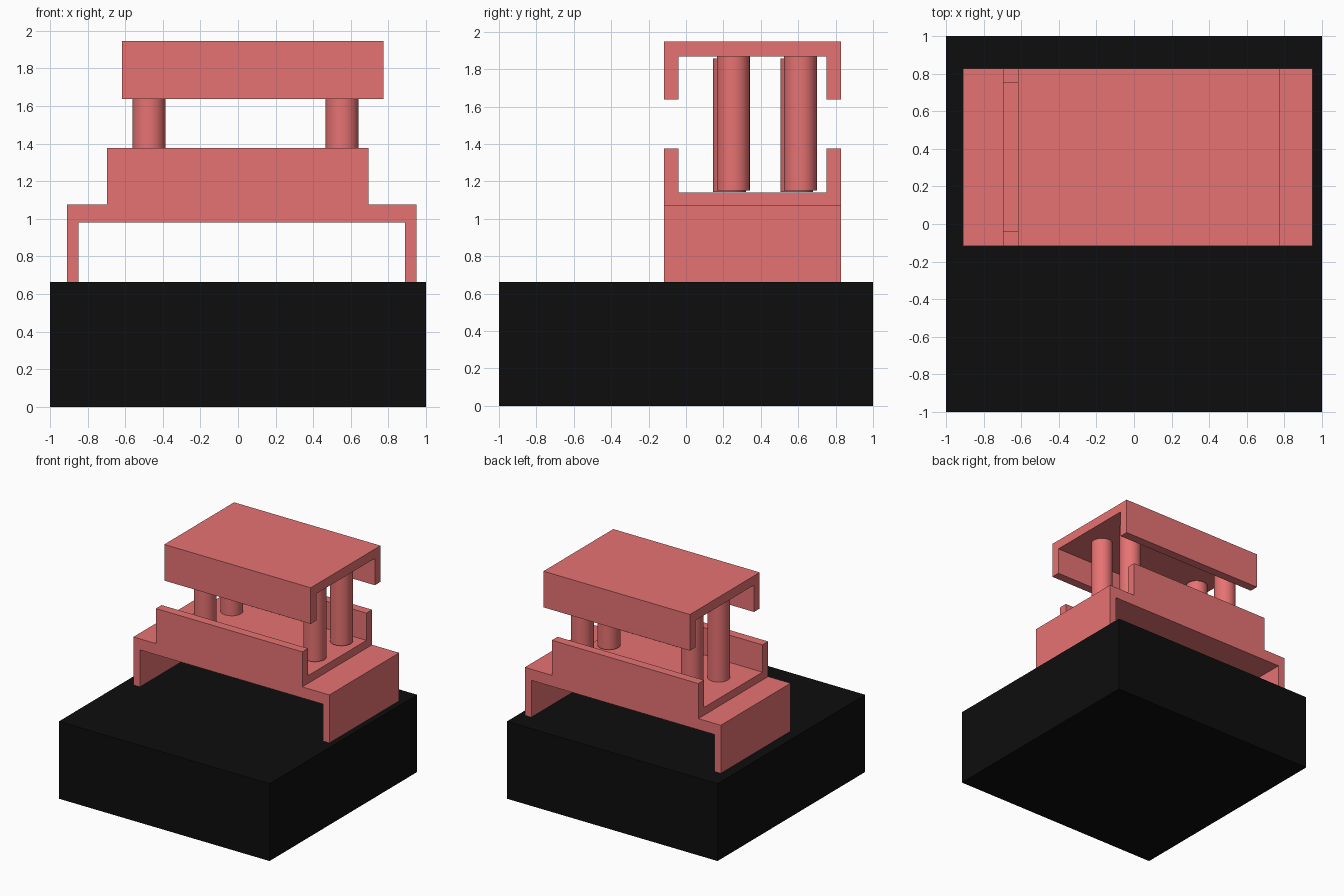
import bpy, bmesh

if "Cube" in bpy.data.objects:
    bpy.data.objects.remove(bpy.data.objects["Cube"])


def material(name, color):
    mat = bpy.data.materials.new(name)
    mat.diffuse_color = color
    mat.use_nodes = True
    mat.node_tree.nodes["Principled BSDF"].inputs["Base Color"].default_value = mat.diffuse_color
    return mat


RED = material("red", (0.8, 0.17, 0.17, 1))
BLACK = material("black", (0.004, 0.004, 0.004, 1))


def extrude_profile(name, profile, start, length, mat):
    """Make a closed profile of 3D points into a solid along the given axis vector."""
    bm = bmesh.new()
    face = bm.faces.new([bm.verts.new(p) for p in profile])
    new = bmesh.ops.extrude_face_region(bm, geom=[face])["geom"]
    verts = [v for v in new if isinstance(v, bmesh.types.BMVert)]
    bmesh.ops.translate(bm, verts=verts, vec=length)
    bmesh.ops.translate(bm, verts=bm.verts, vec=start)
    bmesh.ops.recalc_face_normals(bm, faces=bm.faces)
    mesh = bpy.data.meshes.new(name)
    bm.to_mesh(mesh)
    bm.free()
    obj = bpy.data.objects.new(name, mesh)
    bpy.context.collection.objects.link(obj)
    mesh.materials.append(mat)
    return obj


def channel(a0, a1, wall, z_open, z_inner, z_plate):
    """U section: two walls from z_open to a plate between z_inner and z_plate."""
    return [(a0, z_open), (a0, z_plate), (a1, z_plate), (a1, z_open),
            (a1 - wall, z_open), (a1 - wall, z_inner),
            (a0 + wall, z_inner), (a0 + wall, z_open)]


Y0, Y1 = -0.118, 0.828

# Black ground block
extrude_profile("base_block", [(-1, -1, 0), (1, -1, 0), (1, 1, 0), (-1, 1, 0)],
                (0, 0, 0), (0, 0, 0.663), BLACK)

# Bench with a leg panel at each end
bench = channel(-0.91, 0.95, 0.061, 0.663, 0.98, 1.075)
extrude_profile("bench", [(x, 0, z) for x, z in bench],
                (0, Y0, 0), (0, Y1 - Y0, 0), RED)

# Open tray on the bench and the matching inverted roof
tray = channel(Y0, Y1, 0.077, 1.376, 1.142, 1.075)
extrude_profile("tray", [(0, y, z) for y, z in tray],
                (-0.697, 0, 0), (1.39, 0, 0), RED)
roof = channel(Y0, Y1, 0.077, 1.637, 1.867, 1.947)
extrude_profile("roof", [(0, y, z) for y, z in roof],
                (-0.617, 0, 0), (1.39, 0, 0), RED)

# Four round columns, the left pair slightly offset
for side, x, dy, z in (("left", -0.474, -0.02, 1.5), ("right", 0.554, 0, 1.51)):
    for place, y in (("front", 0.253), ("back", 0.612)):
        bpy.ops.mesh.primitive_cylinder_add(vertices=32, radius=0.088, depth=0.715,
                                            location=(x, y + dy, z))
        column = bpy.context.object
        column.name = f"{place}_{side}_column"
        column.data.materials.append(RED)
        bpy.ops.object.shade_smooth_by_angle()
